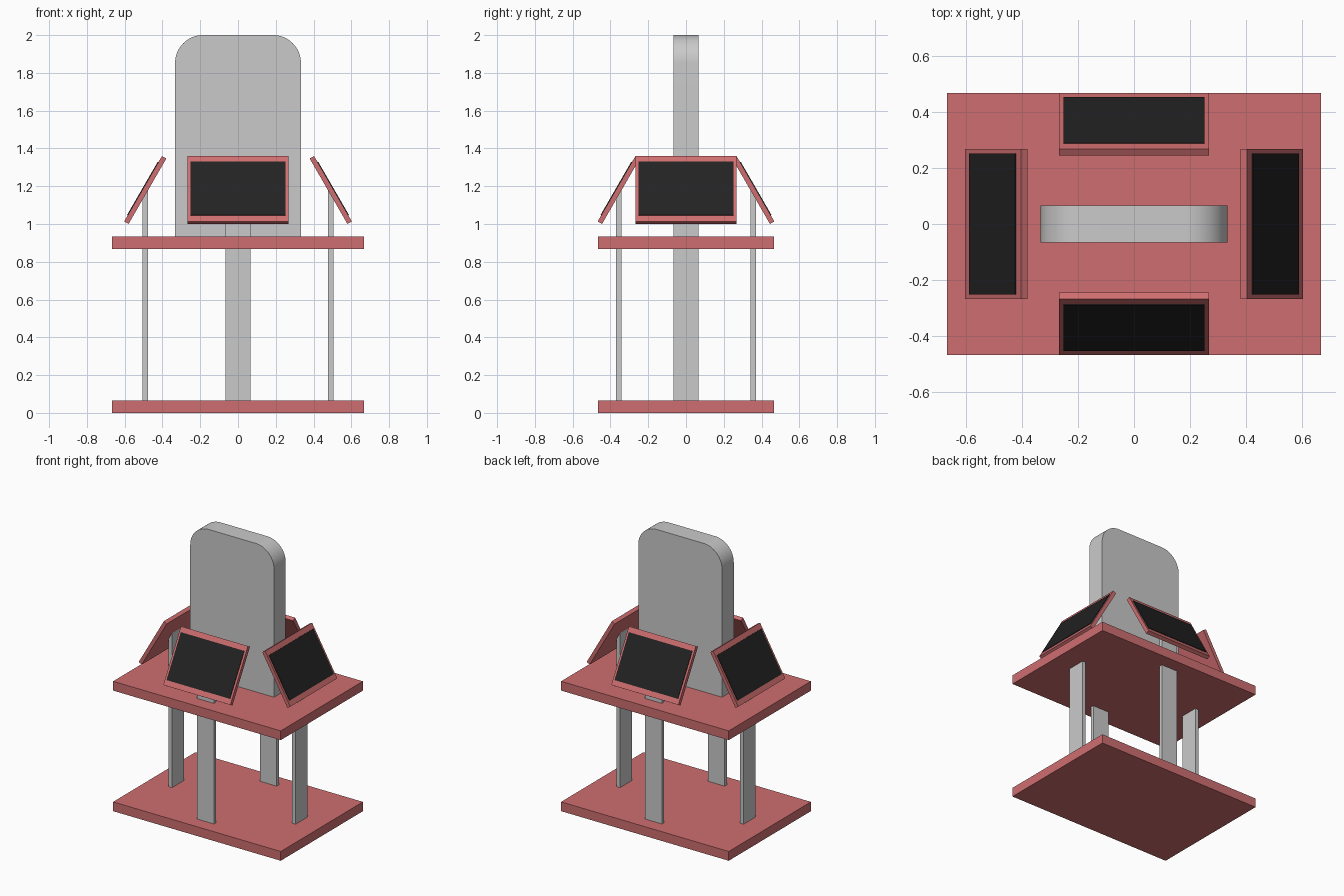
import bpy, bmesh, math
from mathutils import Matrix, Vector

if "Cube" in bpy.data.objects:
    bpy.data.objects.remove(bpy.data.objects["Cube"])


def material(name, rgb):
    m = bpy.data.materials.new(name)
    m.diffuse_color = (*rgb, 1)
    m.use_nodes = True
    m.node_tree.nodes["Principled BSDF"].inputs["Base Color"].default_value = m.diffuse_color
    return m


RED = material("soft red", (0.62, 0.155, 0.16))
GREY = material("light grey", (0.59, 0.59, 0.59))
BLACK = material("screen black", (0.016, 0.016, 0.016))


def add_object(name, bm, mat):
    bmesh.ops.recalc_face_normals(bm, faces=bm.faces)
    me = bpy.data.meshes.new(name)
    bm.to_mesh(me)
    bm.free()
    me.materials.append(mat)
    ob = bpy.data.objects.new(name, me)
    bpy.context.collection.objects.link(ob)
    return ob


def box(name, centre, size, mat, frame=Matrix()):
    bm = bmesh.new()
    bmesh.ops.create_cube(bm, size=1)
    bm.transform(frame @ Matrix.Translation(centre) @ Matrix.Diagonal((*size, 1)))
    return add_object(name, bm, mat)


# Base and table plates
box("base_plate", (0, 0, 0.0333), (1.333, 0.933, 0.0667), RED)
box("table_plate", (0, 0, 0.9), (1.333, 0.933, 0.0667), RED)

# Central upright board with rounded top corners
R, W, TOP, STEPS = 0.147, 0.333, 2.0, 16
profile = [(-W, 0.93), (W, 0.93)]
for cx, start in ((W - R, 0), (R - W, 90)):
    for i in range(STEPS + 1):
        a = math.radians(start + 90 * i / STEPS)
        profile.append((cx + R * math.cos(a), TOP - R + R * math.sin(a)))
bm = bmesh.new()
face = bm.faces.new([bm.verts.new((x, -0.0667, z)) for x, z in profile])
ext = bmesh.ops.extrude_face_region(bm, geom=[face])
bmesh.ops.translate(bm, vec=Vector((0, 0.1333, 0)),
                    verts=[v for v in ext["geom"] if isinstance(v, bmesh.types.BMVert)])
board = add_object("centre_board", bm, GREY)
bpy.context.view_layer.objects.active = board
board.select_set(True)
bpy.ops.object.shade_smooth_by_angle(angle=math.radians(30))

# Four stations: a leg carrying a tilted screen, turned around the centre
for side, angle, dist in (("front", 0, 0.356), ("right", 90, 0.491),
                          ("back", 180, 0.356), ("left", 270, 0.491)):
    turn = Matrix.Rotation(math.radians(angle), 4, 'Z')
    box(side + "_leg", (0, -dist, 0.6225), (0.1333, 0.0267, 1.115), GREY, turn)
    tilt = (turn @ Matrix.Translation((0, -dist, 1.18))
            @ Matrix.Rotation(math.radians(-30), 4, 'X'))
    box(side + "_screen_frame", (0, 0, 0), (0.533, 0.0267, 0.4), RED, tilt)
    box(side + "_screen", (0, -0.0143, 0), (0.503, 0.006, 0.326), BLACK, tilt)
